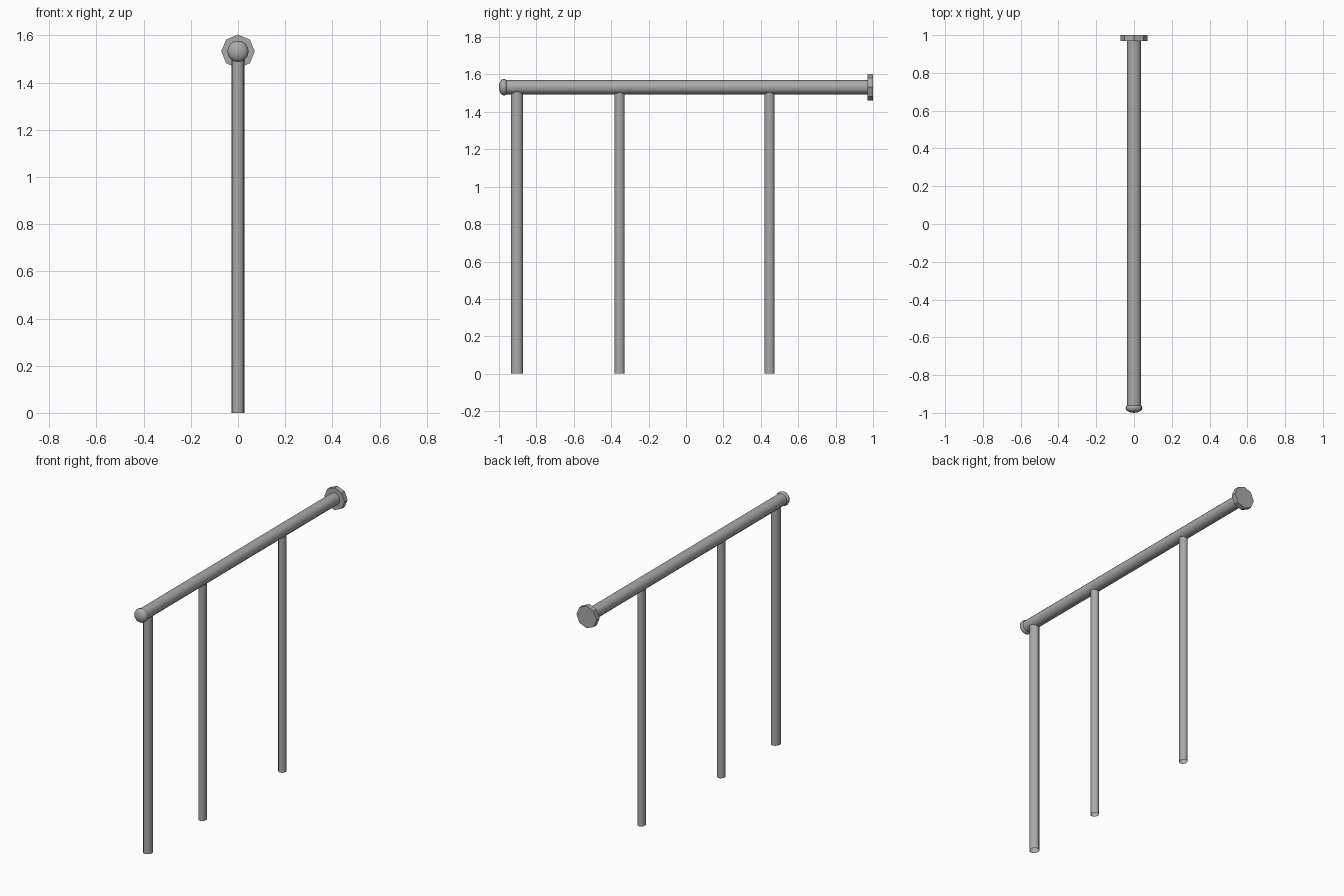
import bpy, math
from mathutils import Vector, Matrix

cube = bpy.data.objects.get("Cube")
if cube:
    bpy.data.objects.remove(cube, do_unlink=True)

steel = bpy.data.materials.new("grey steel")
steel.use_nodes = True
colour = (0.4, 0.4, 0.4, 1)
steel.diffuse_color = colour
steel.node_tree.nodes["Principled BSDF"].inputs["Base Color"].default_value = colour

RAIL_Z = 1.532


def finish(obj, name, smooth=True):
    obj.name = name
    obj.data.materials.append(steel)
    bpy.ops.object.transform_apply(location=False, rotation=True, scale=True)
    if smooth:
        bpy.ops.object.shade_smooth_by_angle(angle=math.radians(50))


def tube(name, sides, radius, start, end, fill="NGON", squash=1, smooth=True):
    start, end = Vector(start), Vector(end)
    axis = end - start
    bpy.ops.mesh.primitive_cylinder_add(
        vertices=sides, radius=radius, depth=axis.length,
        end_fill_type=fill, location=(start + end) / 2)
    obj = bpy.context.object
    obj.scale.x = squash
    obj.rotation_euler = axis.to_track_quat("Z", "Y").to_euler()
    finish(obj, name, smooth)


# Handrail and the octagonal wall flange at its back end
tube("handrail", 12, 0.038, (0, -0.96, RAIL_Z), (0, 0.98, RAIL_Z))
tube("wall_flange", 8, 0.071, (0, 0.97, RAIL_Z), (0, 1, RAIL_Z), smooth=False)

# Open-ended posts running up into the rail
for name, y, radius in (("front_post", -0.903, 0.032),
                        ("middle_post", -0.355, 0.027),
                        ("back_post", 0.447, 0.027)):
    tube(name, 12, radius, (0, y, 0), (0, y, RAIL_Z - 0.01),
         fill="NOTHING", squash=0.88)

# Flattened round cap on the front end
bpy.ops.mesh.primitive_uv_sphere_add(
    segments=16, ring_count=8, radius=0.045, location=(0, -0.974, RAIL_Z))
cap = bpy.context.object
cap.scale.z = 0.026 / 0.045
cap.rotation_euler.x = math.pi / 2
finish(cap, "end_cap")
